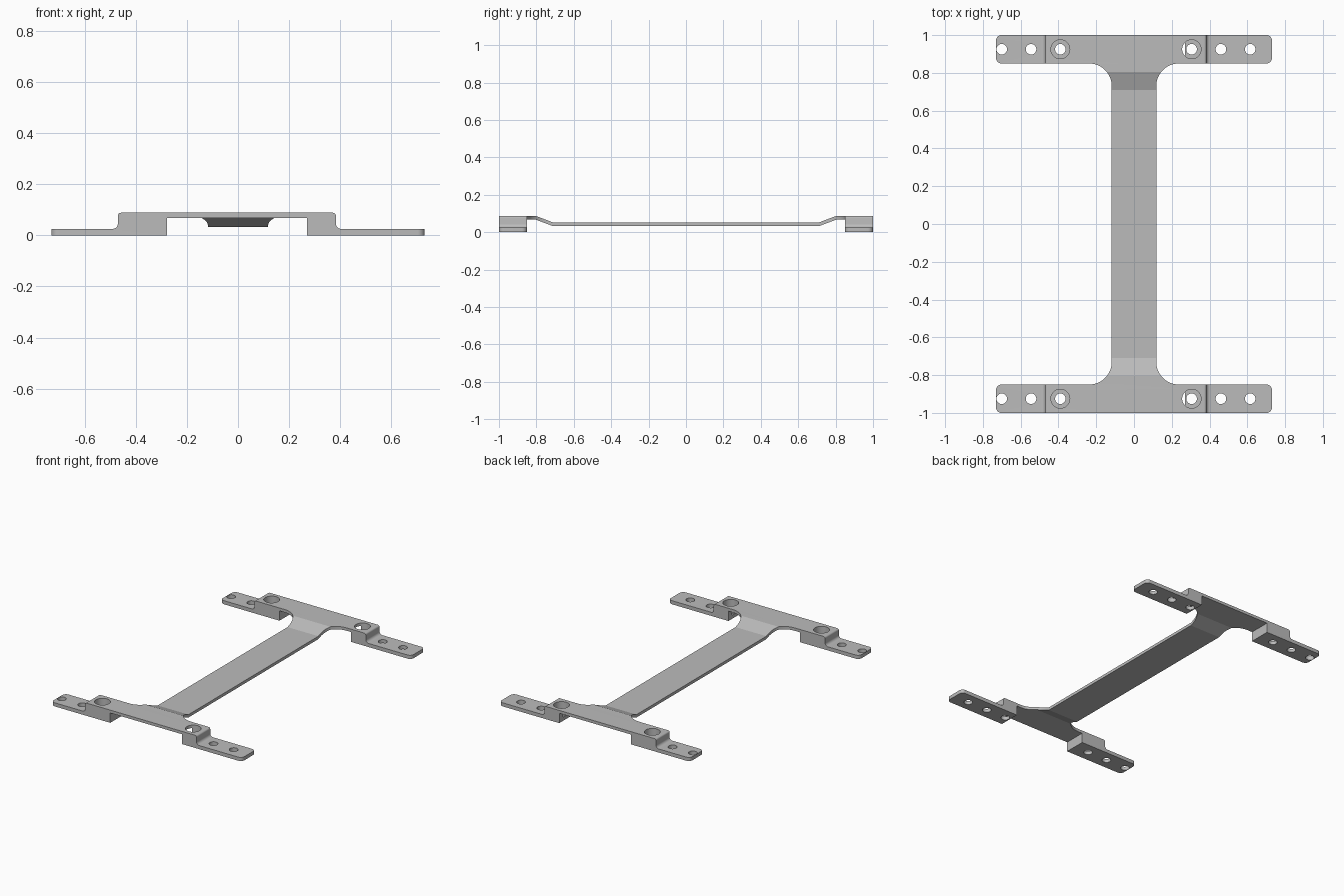
import bpy, bmesh, math

if "Cube" in bpy.data.objects:
    bpy.data.objects.remove(bpy.data.objects["Cube"])

metal = bpy.data.materials.new("grey metal")
metal.diffuse_color = (0.5, 0.5, 0.5, 1)
metal.use_nodes = True
metal.node_tree.nodes["Principled BSDF"].inputs["Base Color"].default_value = metal.diffuse_color


def make_object(name, bm):
    bmesh.ops.recalc_face_normals(bm, faces=bm.faces)
    mesh = bpy.data.meshes.new(name)
    bm.to_mesh(mesh)
    bm.free()
    mesh.materials.append(metal)
    obj = bpy.data.objects.new(name, mesh)
    bpy.context.collection.objects.link(obj)
    return obj


def smooth(obj):
    bpy.ops.object.select_all(action='DESELECT')
    obj.select_set(True)
    bpy.context.view_layer.objects.active = obj
    bpy.ops.object.shade_smooth_by_angle(angle=math.radians(20))


def cylinder(bm, x, y, z0, z1, r):
    ring = [bm.verts.new((x + r * math.cos(a), y + r * math.sin(a), z0))
            for a in (2 * math.pi * i / 40 for i in range(40))]
    face = bm.faces.new(ring)
    new = bmesh.ops.extrude_face_region(bm, geom=[face])["geom"]
    for v in new:
        if isinstance(v, bmesh.types.BMVert):
            v.co.z = z1


def bevel_where(bm, rule, radius, segments):
    edges = [e for e in bm.edges if rule(e.verts[0].co, e.verts[1].co)]
    bmesh.ops.bevel(bm, geom=edges, offset=radius, segments=segments,
                    profile=0.5, affect='EDGES')


TOP, FLANGE, UNDER = 0.088, 0.025, 0.068
Y_IN, Y_OUT = 0.85, 1.0
LEFT, RIGHT, END = -0.47, 0.383, 0.73

# stepped profile of a mounting bar: thin tabs, two feet and a raised bridge
profile = [(-END, 0), (-0.278, 0), (-0.278, UNDER), (0.27, UNDER), (0.27, 0),
           (END, 0), (END, FLANGE), (RIGHT, FLANGE), (RIGHT, TOP),
           (LEFT, TOP), (LEFT, FLANGE), (-END, FLANGE)]


def mounting_bar(name, side):
    bm = bmesh.new()
    face = bm.faces.new([bm.verts.new((x, side * Y_IN, z)) for x, z in profile])
    new = bmesh.ops.extrude_face_region(bm, geom=[face])["geom"]
    for v in new:
        if isinstance(v, bmesh.types.BMVert):
            v.co.y = side * Y_OUT
    # rounded tab ends
    bevel_where(bm, lambda a, b: abs(abs(a.x) - END) < 1e-4 and
                abs(a.x - b.x) < 1e-4 and abs(a.y - b.y) < 1e-4, 0.028, 8)

    # rounded step edges and inner fillets
    def step_edge(z):
        return lambda a, b: (abs(a.x - b.x) < 1e-4 and abs(a.z - z) < 1e-4
                             and abs(b.z - z) < 1e-4
                             and min(abs(a.x - LEFT), abs(a.x - RIGHT)) < 1e-3)
    bevel_where(bm, step_edge(TOP), 0.012, 6)
    bevel_where(bm, step_edge(FLANGE), 0.02, 6)
    bar = make_object(name, bm)

    # screw holes, then wide counterbores over the feet
    y = side * 0.925
    holes, bores = bmesh.new(), bmesh.new()
    for x in (-0.70, -0.545, -0.39, 0.305, 0.46, 0.615):
        cylinder(holes, x, y, -0.05, 0.2, 0.028)
    for x in (-0.39, 0.305):
        cylinder(bores, x, y, 0.025, 0.2, 0.05)
    for label, cut in (("hole_cutter", holes), ("bore_cutter", bores)):
        cutter = make_object(label, cut)
        cutter.hide_render = True
        mod = bar.modifiers.new(label, 'BOOLEAN')
        mod.operation, mod.solver, mod.object = 'DIFFERENCE', 'EXACT', cutter
        bpy.ops.object.select_all(action='DESELECT')
        bpy.context.view_layer.objects.active = bar
        bar.select_set(True)
        bpy.ops.object.modifier_apply(modifier=label)
        bpy.data.objects.remove(cutter)
    smooth(bar)


mounting_bar("front_bar", -1)
mounting_bar("rear_bar", 1)

# connecting strap: width flares into the bars, height dips in the middle
HALF, R = 0.118, 0.12


def half_width(y):
    d = abs(y) - (Y_IN - R)
    return HALF if d <= 0 else HALF + R - math.sqrt(max(R * R - d * d, 0))


def top_height(y):
    t = min(max((abs(y) - 0.71) / 0.095, 0), 1)
    return 0.052 + t * (TOP - 0.052)


arc = [Y_IN - R + R * math.sin(math.pi / 2 * i / 14) for i in range(15)]
stations = sorted(s * y for y in arc + [0.71, 0.805] for s in (-1, 1))
bm = bmesh.new()
rings = []
for y in stations:
    w, z = half_width(y), top_height(y)
    rings.append([bm.verts.new(p) for p in (
        (-w, y, z), (w, y, z), (w, y, z - 0.02), (-w, y, z - 0.02))])
for a, b in zip(rings, rings[1:]):
    for i in range(4):
        j = (i + 1) % 4
        bm.faces.new((a[i], a[j], b[j], b[i]))
smooth(make_object("strap", bm))
